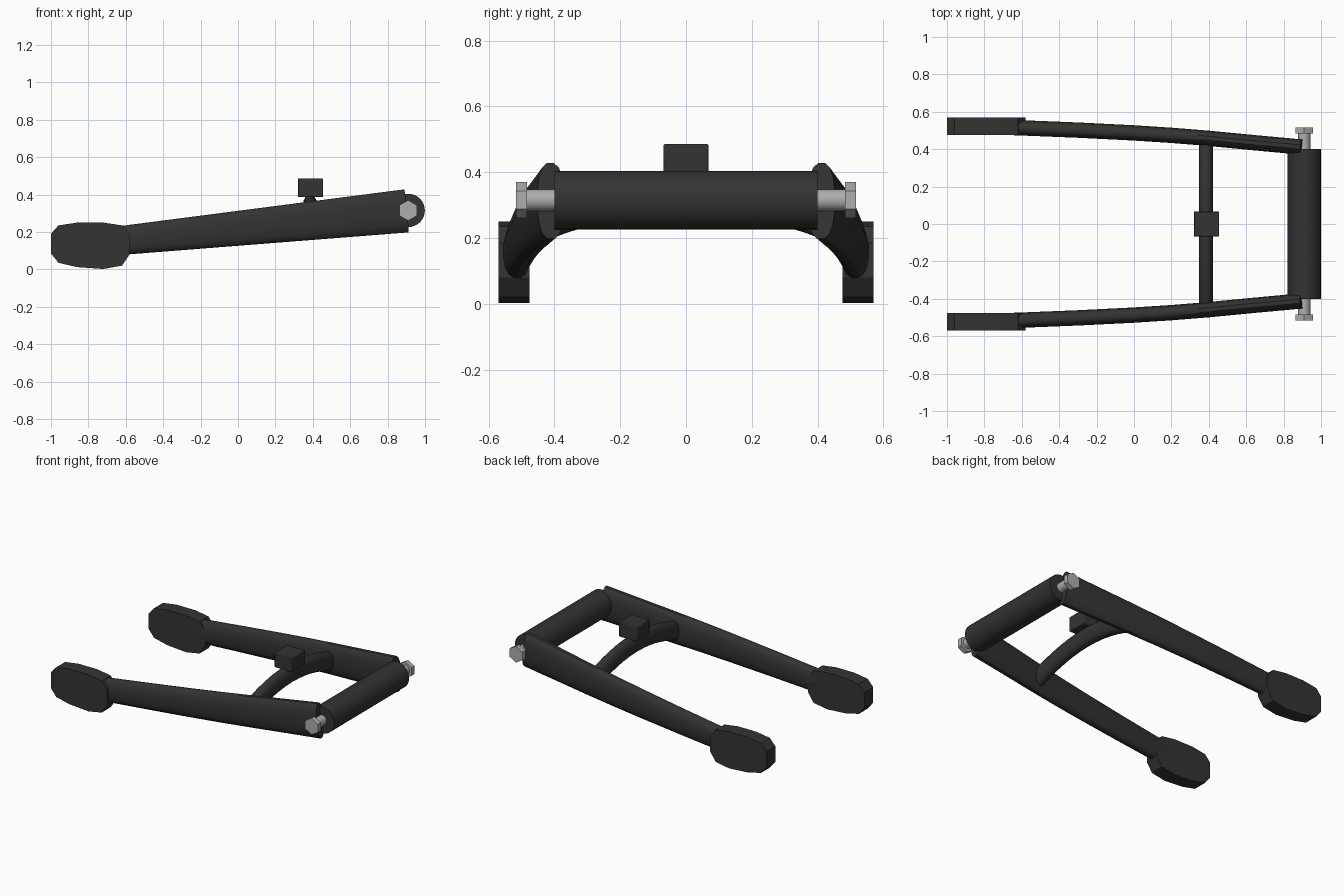
import bpy, bmesh, math
from mathutils import Vector

if "Cube" in bpy.data.objects:
    bpy.data.objects.remove(bpy.data.objects["Cube"])


def material(name, col):
    m = bpy.data.materials.new(name)
    m.diffuse_color = (*col, 1)
    m.use_nodes = True
    m.node_tree.nodes["Principled BSDF"].inputs["Base Color"].default_value = m.diffuse_color
    return m


BLACK = material("black paint", (0.033, 0.033, 0.033))
STEEL = material("bolt steel", (0.42, 0.42, 0.42))


def finish(ob, name, mat, smooth=True, bevel=0):
    ob.name = name
    ob.data.materials.append(mat)
    bpy.ops.object.select_all(action='DESELECT')
    ob.select_set(True)
    bpy.context.view_layer.objects.active = ob
    if bevel:
        b = ob.modifiers.new("bevel", 'BEVEL')
        b.width, b.segments = bevel, 2
    if smooth:
        bpy.ops.object.shade_smooth_by_angle(angle=math.radians(40))
    return ob


def loft(name, rings, mat, smooth=True):
    """Skin a list of equal-sized closed rings and cap both ends."""
    bm = bmesh.new()
    vs = [[bm.verts.new(p) for p in r] for r in rings]
    n = len(vs[0])
    for a, b in zip(vs, vs[1:]):
        for i in range(n):
            bm.faces.new((a[i], a[(i + 1) % n], b[(i + 1) % n], b[i]))
    bm.faces.new(vs[0])
    bm.faces.new(vs[-1])
    bmesh.ops.recalc_face_normals(bm, faces=bm.faces)
    me = bpy.data.meshes.new(name)
    bm.to_mesh(me)
    bm.free()
    ob = bpy.data.objects.new(name, me)
    bpy.context.collection.objects.link(ob)
    return finish(ob, name, mat, smooth)


def sweep(name, path, sizes, mat, power=0.8, n=16):
    """Sweep a rounded section (half width, half height) along a path."""
    pts = [Vector(p) for p in path]
    rings = []
    for k, p in enumerate(pts):
        t = (pts[min(k + 1, len(pts) - 1)] - pts[max(k - 1, 0)]).normalized()
        side = t.cross(Vector((0, 0, 1))).normalized()
        up = side.cross(t)
        w, h = sizes[k]
        ring = []
        for i in range(n):
            a = 2 * math.pi * (i + 0.5) / n
            c, s = math.cos(a), math.sin(a)
            ring.append(p + side * w * math.copysign(abs(c) ** power, c)
                        + up * h * math.copysign(abs(s) ** power, s))
        rings.append(ring)
    return loft(name, rings, mat)


def cylinder_y(name, r, y0, y1, mat, sides, smooth=True):
    bpy.ops.mesh.primitive_cylinder_add(
        vertices=sides, radius=r, depth=y1 - y0,
        location=(0.91, (y0 + y1) / 2, 0.315), rotation=(math.pi / 2, 0, 0))
    return finish(bpy.context.object, name, mat, smooth)


# Arm centre line in plan (x, y) and wheel-end plate outline (x, z)
ARM = [(-0.75, 0.519), (-0.6, 0.514), (-0.3, 0.502), (0, 0.487), (0.2, 0.474),
       (0.4, 0.458), (0.65, 0.434), (0.9, 0.411)]
PLATE = [(-1, 0.19), (-0.96, 0.235), (-0.86, 0.25), (-0.72, 0.25),
         (-0.62, 0.235), (-0.58, 0.185), (-0.58, 0.08), (-0.62, 0.02),
         (-0.72, 0.002), (-0.86, 0.012), (-0.96, 0.035), (-1, 0.085)]

for s, label in ((-1, "front"), (1, "back")):
    # Tapered side arm
    sweep(label + "_arm",
          [(x, s * y, 0.157 + (x + 0.6) * 0.1037) for x, y in ARM],
          [(0.0415, 0.079 + (x + 0.6) * 0.0255) for x, y in ARM], BLACK)
    # Axle plate at the wheel end
    loft(label + "_axle_plate",
         [[(x, s * y, z) for x, z in PLATE] for y in (0.475, 0.57)],
         BLACK, False)
    # Hexagonal bolt head
    y = s * 0.5
    cylinder_y(label + "_bolt_head", 0.055, y - 0.016, y + 0.016, STEEL, 6, False)

# Pivot tube and the bolt through it
cylinder_y("pivot_tube", 0.089, -0.4, 0.4, BLACK, 32)
cylinder_y("pivot_bolt", 0.033, -0.49, 0.49, STEEL, 24)

# Arched cross brace between the arms
steps = [-0.45 + 0.9 * i / 12 for i in range(13)]
sweep("cross_brace", [(0.385, y, 0.336 - 0.078 * (y / 0.42) ** 2) for y in steps],
      [(0.039, 0.06)] * len(steps), BLACK, 0.9)

# Shock mount block on the brace
bpy.ops.mesh.primitive_cube_add(size=1, location=(0.387, 0, 0.436))
block = bpy.context.object
block.scale = (0.135, 0.136, 0.1)
bpy.ops.object.transform_apply(location=False, rotation=False, scale=True)
finish(block, "shock_mount_block", BLACK, True, 0.005)
